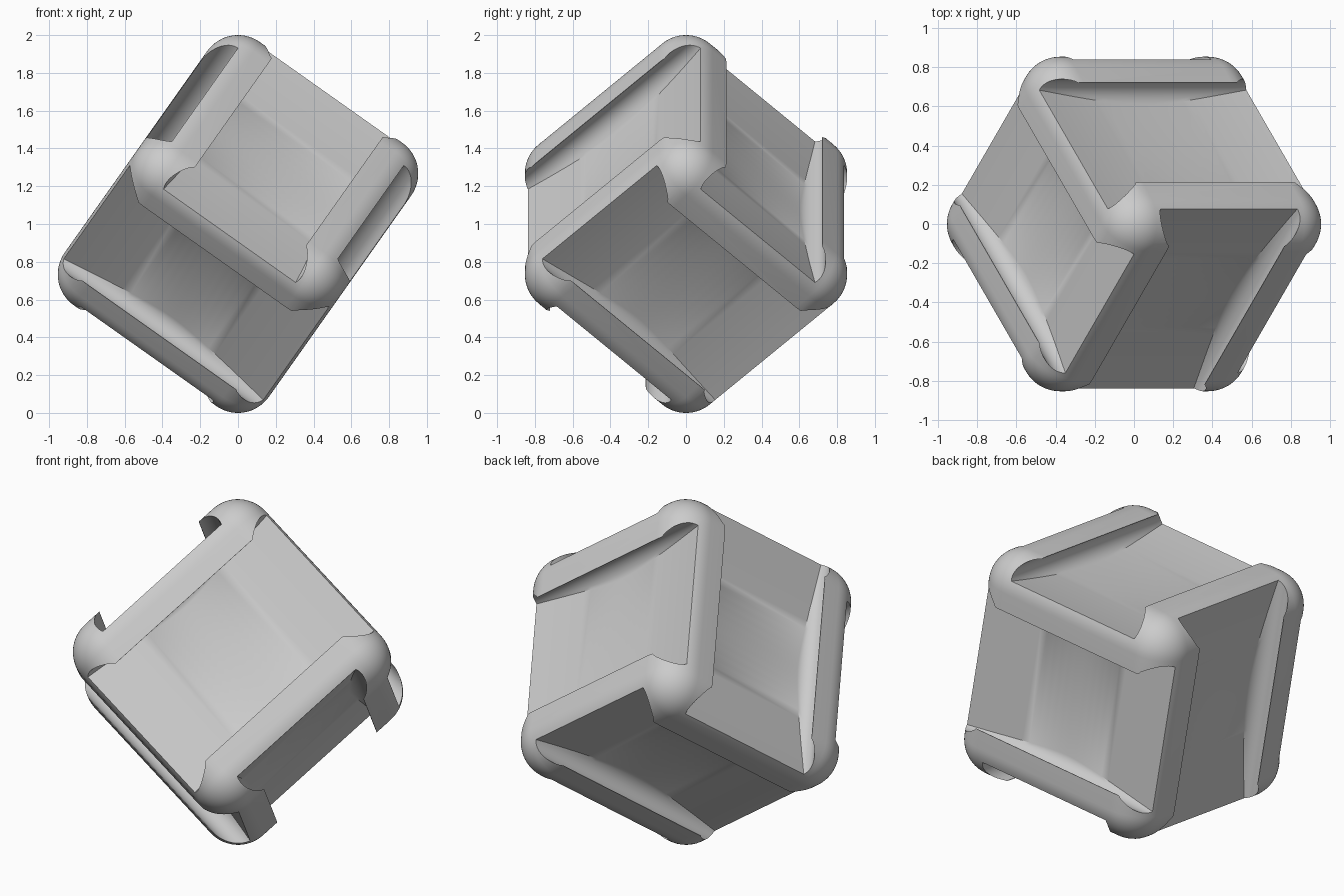
import bpy, bmesh, math
from mathutils import Matrix, Vector

if "Cube" in bpy.data.objects:
    bpy.data.objects.remove(bpy.data.objects["Cube"])

R = 0.20                              # edge rounding
H = (1 - R) / math.sqrt(3) + R        # half size of the cube
CX, CN, CR = 0.351, 0.574, 0.085      # undercut channel: centre, height, radius


def new_object(name, bm):
    bmesh.ops.recalc_face_normals(bm, faces=bm.faces)
    me = bpy.data.meshes.new(name)
    bm.to_mesh(me)
    bm.free()
    ob = bpy.data.objects.new(name, me)
    bpy.context.collection.objects.link(ob)
    return ob


# rounded cube body
bm = bmesh.new()
bmesh.ops.create_cube(bm, size=2 * H)
bmesh.ops.bevel(bm, geom=bm.edges[:], offset=R, segments=16, profile=0.5,
                affect='EDGES')
body = new_object("rounded_cube", bm)


def slot_section(y, steps=12):
    """Dished floor, round undercut walls, open top."""
    floor = 0.490 + 0.048 * (y / 0.647) ** 2
    a0 = math.asin(max(-1, (floor - CN) / CR))
    a1 = math.radians(84)
    half = [(CX + CR * math.cos(a0 + (a1 - a0) * i / steps),
             CN + CR * math.sin(a0 + (a1 - a0) * i / steps))
            for i in range(steps + 1)]
    half.append((half[-1][0], 0.9))
    return half + [(-x, n) for x, n in reversed(half)]


def slot_cutter(name, frame):
    bm = bmesh.new()
    rings = []
    count = 32
    for j in range(count + 1):
        y = -0.8 + 1.6 * j / count
        rings.append([bm.verts.new(frame @ Vector((x, y, n)))
                      for x, n in slot_section(y)])
    for a, b in zip(rings, rings[1:]):
        for i in range(len(a)):
            k = (i + 1) % len(a)
            bm.faces.new((a[i], a[k], b[k], b[i]))
    bm.faces.new(rings[0])
    bm.faces.new(rings[-1])
    ob = new_object(name, bm)
    ob.hide_render = True
    return ob


# cut one slot into each face, turning direction from face to face
axes = [Vector((1, 0, 0)), Vector((0, 1, 0)), Vector((0, 0, 1))]
bpy.context.view_layer.objects.active = body
for i in range(3):
    for s in (1, -1):
        frame = Matrix((axes[(i + 2) % 3], axes[(i + 1) % 3], axes[i] * s)).transposed()
        cutter = slot_cutter("slot_cutter", frame)
        mod = body.modifiers.new("slot", 'BOOLEAN')
        mod.operation = 'DIFFERENCE'
        mod.solver = 'EXACT'
        mod.object = cutter
        bpy.ops.object.modifier_apply(modifier=mod.name)
        bpy.data.objects.remove(cutter)

# stand the cube on a corner
normals = [Vector((math.sqrt(2 / 3) * math.cos(math.radians(a)),
                   math.sqrt(2 / 3) * math.sin(math.radians(a)),
                   1 / math.sqrt(3))) for a in (300, 60, 180)]
turn = Matrix(normals).transposed().to_4x4()
body.data.transform(Matrix.Translation((0, 0, 1)) @ turn)

bpy.ops.object.select_all(action='DESELECT')
body.select_set(True)
bpy.ops.object.shade_smooth_by_angle(angle=math.radians(30))
